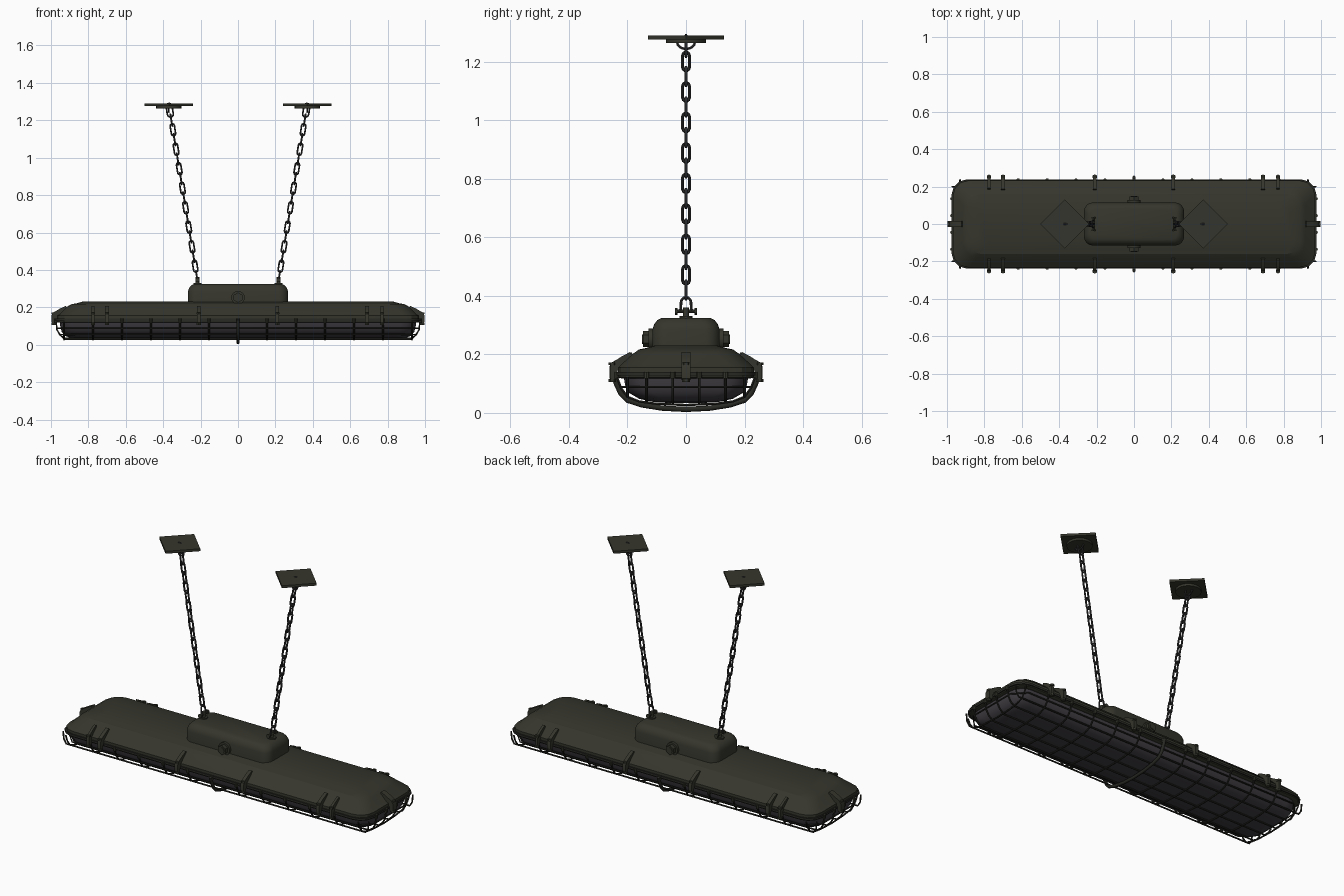
import bpy, bmesh, math
from mathutils import Vector, Matrix

if "Cube" in bpy.data.objects:
    bpy.data.objects.remove(bpy.data.objects["Cube"])


def material(name, col):
    m = bpy.data.materials.new(name)
    m.diffuse_color = (*col, 1)
    m.use_nodes = True
    m.node_tree.nodes["Principled BSDF"].inputs["Base Color"].default_value = m.diffuse_color
    return m


OLIVE = material("olive paint", (0.036, 0.036, 0.026))
GREY = material("smoky lens", (0.052, 0.047, 0.055))
STEEL = material("chain steel", (0.035, 0.035, 0.037))
WIRE = material("dark wire", (0.022, 0.022, 0.018))


def add(name, me, mat, angle=35):
    me.materials.clear()
    me.materials.append(mat)
    ob = bpy.data.objects.new(name, me)
    bpy.context.collection.objects.link(ob)
    bpy.ops.object.select_all(action='DESELECT')
    ob.select_set(True)
    bpy.context.view_layer.objects.active = ob
    bpy.ops.object.shade_smooth_by_angle(angle=math.radians(angle))
    return ob


def finish(name, bm, mat, angle=35):
    bmesh.ops.recalc_face_normals(bm, faces=bm.faces)
    me = bpy.data.meshes.new(name)
    bm.to_mesh(me)
    bm.free()
    return add(name, me, mat, angle)


def loft(name, rings, mat, seg=4, angle=35):
    """Stack of rounded rectangles: (half x, half y, corner radius, z)."""
    bm = bmesh.new()
    loops = []
    for hx, hy, r, z in rings:
        loop = []
        for q, (sx, sy) in enumerate([(1, 1), (-1, 1), (-1, -1), (1, -1)]):
            for i in range(seg + 1):
                a = math.pi / 2 * (q + i / seg)
                loop.append(bm.verts.new((sx * (hx - r) + r * math.cos(a),
                                          sy * (hy - r) + r * math.sin(a), z)))
        loops.append(loop)
    n = len(loops[0])
    for a, b in zip(loops, loops[1:]):
        for i in range(n):
            bm.faces.new((a[i], a[(i + 1) % n], b[(i + 1) % n], b[i]))
    bm.faces.new(loops[0])
    bm.faces.new(loops[-1])
    return finish(name, bm, mat, angle)


def tubes(name, paths, r, mat, closed=False, res=1):
    cu = bpy.data.curves.new(name, 'CURVE')
    cu.dimensions = '3D'
    cu.bevel_depth = r
    cu.bevel_resolution = res
    cu.use_fill_caps = True
    for pts in paths:
        s = cu.splines.new('POLY')
        s.points.add(len(pts) - 1)
        for p, co in zip(s.points, pts):
            p.co = (*co, 1)
        s.use_cyclic_u = closed
    tmp = bpy.data.objects.new(name + " path", cu)
    bpy.context.collection.objects.link(tmp)
    dg = bpy.context.evaluated_depsgraph_get()
    me = bpy.data.meshes.new_from_object(tmp.evaluated_get(dg))
    bpy.data.objects.remove(tmp)
    return add(name, me, mat, 50)


def cyl(bm, p, r, h, axis='Z', n=12, r2=None):
    rot = {'Z': Matrix(), 'X': Matrix.Rotation(math.pi / 2, 4, 'Y'),
           'Y': Matrix.Rotation(math.pi / 2, 4, 'X')}[axis]
    bmesh.ops.create_cone(bm, cap_ends=True, segments=n, radius1=r,
                          radius2=r if r2 is None else r2, depth=h,
                          matrix=Matrix.Translation(p) @ rot)


# upper housing with flange, and the raised gear box
loft("upper_housing", [(.955, .222, .07, .118), (.968, .232, .08, .122), (.968, .232, .08, .155),
                       (.952, .222, .08, .165), (.915, .180, .08, .203), (.89, .160, .07, .217),
                       (.86, .135, .06, .222), (.83, .105, .05, .231)], OLIVE, 3, 20)
loft("seal_rim", [(.975, .238, .08, .128), (.975, .238, .08, .140)], WIRE, 3)
loft("gear_box", [(.268, .115, .05, .205), (.268, .115, .05, .285), (.262, .109, .05, .303),
                  (.25, .098, .045, .317), (.235, .083, .04, .325)], OLIVE, 6, 40)

# smoky lens bowl
loft("lens", [(.952, .213, .08, .125), (.950, .208, .08, .095), (.942, .194, .08, .068),
              (.925, .160, .08, .048), (.90, .115, .07, .038), (.86, .05, .04, .033)], GREY, 4, 60)

# wire guard: cross wires, long wires and perimeter wires
half = [(.236, .122), (.222, .085), (.20, .055), (.16, .039), (.10, .031), (0, .027)]
section = half + [(-y, z) for y, z in half[-2::-1]]
cross = [[(.155 * k, y, z) for y, z in section] for k in range(-6, 7) if k]
long_wires = []
for y, z in [(.20, .055), (.135, .036), (.045, .029)]:
    for s in (-1, 1):
        end = [(.972, .122), (.968, .08), (.952, .052), (.925, z)]
        long_wires.append([(x, s * y, max(h, z)) for x, h in end] +
                          [(-x, s * y, max(h, z)) for x, h in end[::-1]])
tubes("cage_cross_wires", cross, .0045, WIRE)
tubes("cage_long_wires", long_wires, .0045, WIRE)
ring = [(x * sx, y * sy, .088) for sx, sy, o in [(1, 1, 0), (-1, 1, 1), (-1, -1, 0), (1, -1, 1)]
        for x, y in ([(.968, .15), (.90, .222)] if not o else [(.90, .222), (.968, .15)])]
tubes("cage_perimeter_wire", [ring], .004, WIRE, True)

# heavy centre hoop
hoop = [(.25, .135), (.238, .10), (.222, .065), (.20, .043), (.15, .027), (.08, .016), (0, .012)]
hoop += [(-y, z) for y, z in hoop[-2::-1]]
tubes("centre_hoop", [[(0, y, z) for y, z in hoop]], .009, WIRE, res=2)


# clamp latches: bent plate over the slope with a bolt through the rim
def latch(bm, pos, ang, w, reach):
    m = Matrix.Translation(pos) @ Matrix.Rotation(ang, 4, 'Z')
    prof = [(-.055, .192), (-.045, .208), (-.012, .192), (.022, .172), (.030, .158),
            (.030, .118), (.018, .112), (.012, .112), (.0, .15), (-.03, .175)]
    prof = [(a * reach, z) for a, z in prof]
    A = [bm.verts.new(m @ Vector((a, -w, z))) for a, z in prof]
    B = [bm.verts.new(m @ Vector((a, w, z))) for a, z in prof]
    n = len(A)
    bm.faces.new(A)
    bm.faces.new(B)
    for i in range(n):
        bm.faces.new((A[i], A[(i + 1) % n], B[(i + 1) % n], B[i]))
    cyl(bm, m @ Vector((.020, 0, .138)), .007, .066, n=8)
    for z in (.168, .110):
        cyl(bm, m @ Vector((.020, 0, z)), .013, .010, n=6)


bm = bmesh.new()
for s in (-1, 1):
    for x in (-.70, -.21, .21, .69):
        latch(bm, (x, s * .232, 0), s * math.pi / 2, .010, 1)
    for x in (-.775, .77):
        latch(bm, (x, s * .232, 0), s * math.pi / 2, .007, .9)
    latch(bm, (s * .966, 0, 0), 0 if s > 0 else math.pi, .016, 1)
    # small wire lugs around the rim
    for k in range(-5, 6):
        cyl(bm, (.155 * k, s * .236, .128), .009, .022, n=8)
    for y in (-.135, -.045, .045, .135):
        cyl(bm, (s * .974, y, .128), .009, .022, n=8)
finish("clamp_latches", bm, OLIVE)

# cable glands on both sides of the gear box
bm = bmesh.new()
for s in (-1, 1):
    cyl(bm, (0, s * .118, .252), .036, .022, 'Y', 16)
    cyl(bm, (0, s * .134, .252), .027, .026, 'Y', 6)
    cyl(bm, (0, s * .146, .252), .016, .010, 'Y', 12)
finish("cable_glands", bm, OLIVE)

# hanging hardware, mirrored left and right
d0 = Vector((.163, 0, 1)).normalized()
for s, side in ((-1, "left"), (1, "right")):
    d = Vector((s * d0.x, 0, d0.z))
    across = (Vector((0, 1, 0)), d.cross(Vector((0, 1, 0))))

    # lug and cross bolt on the gear box
    bm = bmesh.new()
    cyl(bm, (s * .217, 0, .326), .022, .010)
    cyl(bm, (s * .217, 0, .343), .010, .036)
    cyl(bm, (s * .217, 0, .347), .006, .076, 'Y', 8)
    for y in (-.033, .033):
        cyl(bm, (s * .217, y, .347), .012, .009, 'Y', 6)
    finish(side + "_lug", bm, OLIVE)

    # shackle
    base = Vector((s * .217, 0, .345))
    arc = [base + Vector((0, .019, 0))]
    arc += [base + d * (.032 + .019 * math.sin(a)) + Vector((0, .017 * math.cos(a), 0))
            for a in [math.pi * i / 8 for i in range(9)]]
    arc += [base - Vector((0, .019, 0))]
    tubes(side + "_shackle", [arc], .005, STEEL)

    # chain of alternating links
    links = []
    for k in range(17):
        z = .42 + .0521 * k
        c = Vector((s * (.217 + .163 * (z - .345)), 0, z))
        u = across[1] if k % 2 == 0 else across[0]
        w = .0115 if k < 16 else .016
        pts = []
        for e in (1, -1):
            for i in range(6):
                a = math.pi * i / 5
                pts.append(c + d * e * (.021 + w * math.sin(a)) + u * e * w * math.cos(a))
        links.append(pts)
    tubes(side + "_chain", links, .0052, STEEL, True)

    # ceiling plate, boss and eye
    cx = s * .37
    bm = bmesh.new()
    cyl(bm, (cx, 0, 1.283), .13, .014, n=4)
    cyl(bm, (cx, 0, 1.270), .068, .013, n=20)
    finish(side + "_ceiling_plate", bm, OLIVE)
    eye = [(cx, .03 * math.cos(a), 1.266 - .022 * math.sin(a))
           for a in [math.pi * i / 8 for i in range(9)]]
    tubes(side + "_ceiling_eye", [eye], .005, STEEL)
